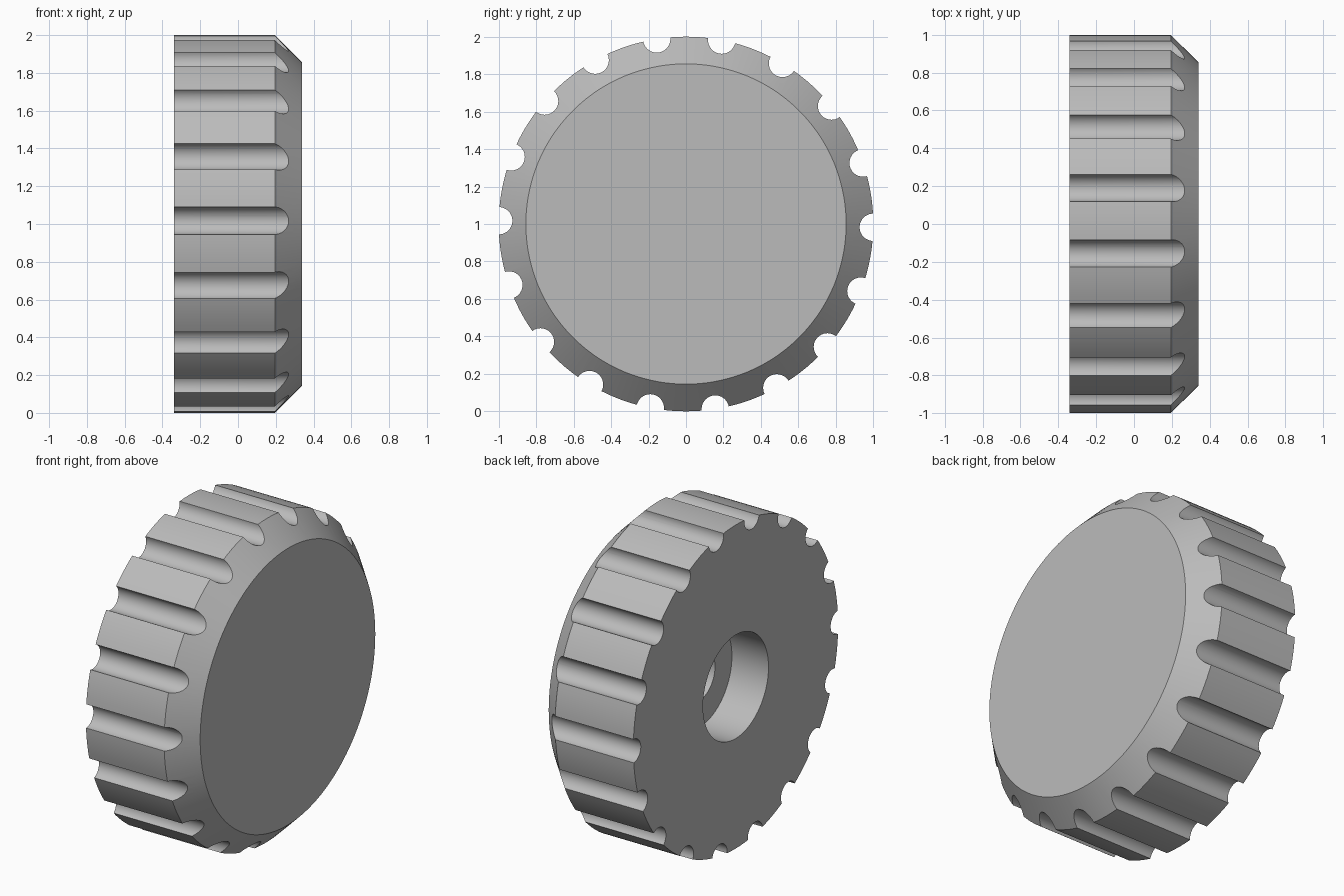
import bpy, bmesh, math
from mathutils import Matrix, Vector

if "Cube" in bpy.data.objects:
    bpy.data.objects.remove(bpy.data.objects["Cube"], do_unlink=True)

FLUTES = 18
HALF = 0.34          # half thickness along x
FLUTE_R = 0.073

# Single grey material
grey = bpy.data.materials.new("plain grey")
grey.use_nodes = True
color = (0.5, 0.5, 0.5, 1)
grey.diffuse_color = color
grey.node_tree.nodes["Principled BSDF"].inputs["Base Color"].default_value = color


def add_object(name, bm):
    bmesh.ops.recalc_face_normals(bm, faces=bm.faces)
    mesh = bpy.data.meshes.new(name)
    bm.to_mesh(mesh)
    bm.free()
    mesh.materials.append(grey)
    obj = bpy.data.objects.new(name, mesh)
    bpy.context.collection.objects.link(obj)
    obj.location.z = 1
    return obj


# Knob body: chamfered front rim, stepped blind bore in the back (x, radius)
profile = [(HALF, 0), (HALF, 0.855), (0.195, 1), (-HALF, 1),
           (-HALF, 0.32), (-0.09, 0.32), (-0.09, 0.155), (0.11, 0.155), (0.11, 0)]
bm = bmesh.new()
verts = [bm.verts.new((x, 0, r)) for x, r in profile]
edges = [bm.edges.new(pair) for pair in zip(verts, verts[1:])]
bmesh.ops.spin(bm, geom=verts + edges, cent=(0, 0, 0), axis=(1, 0, 0),
               angle=math.tau, steps=144, use_duplicate=False)
bmesh.ops.remove_doubles(bm, verts=bm.verts, dist=1e-4)
bmesh.ops.dissolve_limit(bm, angle_limit=0.001, verts=bm.verts, edges=bm.edges)
body = add_object("knob_body", bm)

# Grip flutes: round rods centred on the outer rim
bm = bmesh.new()
lay_down = Matrix.Rotation(math.pi / 2, 4, 'Y')
for i in range(FLUTES):
    angle = math.radians(-1) + math.tau * i / FLUTES
    place = Matrix.Translation(Vector((0, math.cos(angle), math.sin(angle))))
    bmesh.ops.create_cone(bm, cap_ends=True, segments=40, radius1=FLUTE_R,
                          radius2=FLUTE_R, depth=1, matrix=place @ lay_down)
cutter = add_object("flute_cutter", bm)
cutter.hide_render = True

# Cut the flutes and discard the cutter
cut = body.modifiers.new("flutes", 'BOOLEAN')
cut.operation = 'DIFFERENCE'
cut.solver = 'EXACT'
cut.object = cutter
bpy.ops.object.select_all(action='DESELECT')
body.select_set(True)
bpy.context.view_layer.objects.active = body
bpy.ops.object.modifier_apply(modifier=cut.name)
bpy.data.objects.remove(cutter, do_unlink=True)
bpy.ops.object.shade_smooth_by_angle(angle=math.radians(30))
